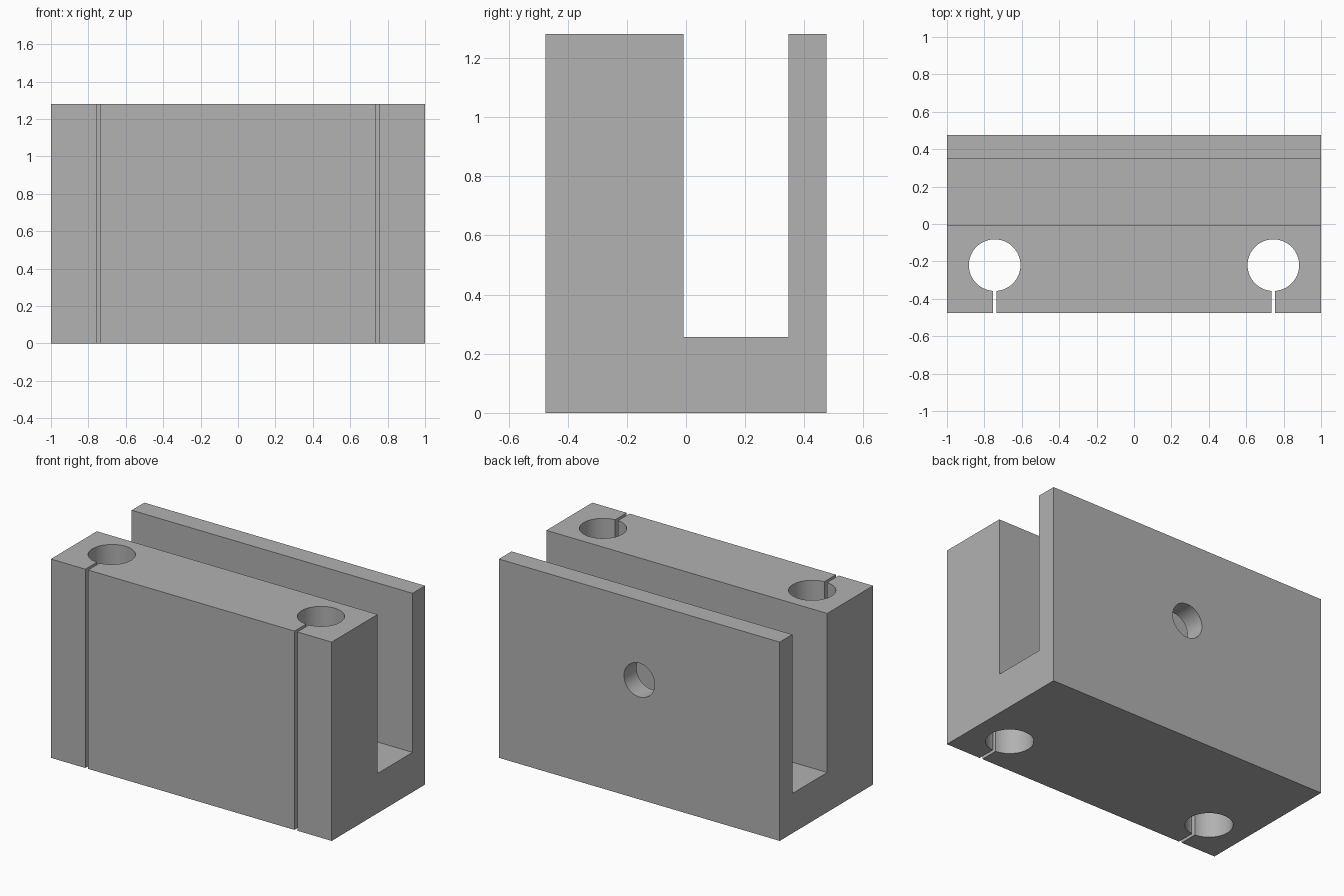
import bpy
import bmesh
import math
from mathutils import Matrix

default = bpy.data.objects.get("Cube")
if default:
    bpy.data.objects.remove(default, do_unlink=True)

LENGTH, DEPTH, HEIGHT = 2.0, 0.95, 1.28
SLOT_FRONT, SLOT_BACK, SLOT_FLOOR = -0.008, 0.347, 0.256
BORE_X, BORE_Y, BORE_R = 0.745, -0.22, 0.138
SLIT_W = 0.02
HOLE_R = 0.109

grey = bpy.data.materials.new("plain grey")
grey.use_nodes = True
colour = (0.445, 0.445, 0.445, 1)
grey.diffuse_color = colour
grey.node_tree.nodes["Principled BSDF"].inputs["Base Color"].default_value = colour


def add_object(name, bm):
    bmesh.ops.recalc_face_normals(bm, faces=bm.faces)
    mesh = bpy.data.meshes.new(name)
    bm.to_mesh(mesh)
    bm.free()
    mesh.materials.append(grey)
    obj = bpy.data.objects.new(name, mesh)
    bpy.context.collection.objects.link(obj)
    return obj


def cylinder(name, radius, length, matrix):
    bm = bmesh.new()
    bmesh.ops.create_cone(bm, cap_ends=True, segments=64, radius1=radius,
                          radius2=radius, depth=length, matrix=matrix)
    return add_object(name, bm)


def box(name, size, centre):
    bm = bmesh.new()
    bmesh.ops.create_cube(bm, size=1, matrix=Matrix.Translation(centre)
                          @ Matrix.Diagonal((*size, 1)))
    return add_object(name, bm)


# U-shaped block: side profile extruded along x
h = DEPTH / 2
profile = [(-h, 0), (h, 0), (h, HEIGHT), (SLOT_BACK, HEIGHT),
           (SLOT_BACK, SLOT_FLOOR), (SLOT_FRONT, SLOT_FLOOR),
           (SLOT_FRONT, HEIGHT), (-h, HEIGHT)]
bm = bmesh.new()
face = bm.faces.new([bm.verts.new((-LENGTH / 2, y, z)) for y, z in profile])
extruded = bmesh.ops.extrude_face_region(bm, geom=[face])["geom"]
bmesh.ops.translate(bm, vec=(LENGTH, 0, 0),
                    verts=[v for v in extruded if isinstance(v, bmesh.types.BMVert)])
block = add_object("clamp_block", bm)

# Vertical bores, each with a clamping slit to the front
cutters = []
slit_front = -h - 0.1
for side, x in (("left", BORE_X), ("right", -BORE_X)):
    cutters.append(cylinder(side + "_bore_cutter", BORE_R, HEIGHT * 2,
                            Matrix.Translation((x, BORE_Y, HEIGHT / 2))))
    cutters.append(box(side + "_slit_cutter",
                       (SLIT_W, BORE_Y - slit_front, HEIGHT * 2),
                       (x, (BORE_Y + slit_front) / 2, HEIGHT / 2)))

# Cross hole through the thin back wall
cutters.append(cylinder("wall_hole_cutter", HOLE_R, 0.4,
                        Matrix.Translation((0, 0.41, (SLOT_FLOOR + HEIGHT) / 2))
                        @ Matrix.Rotation(math.pi / 2, 4, "X")))

bpy.ops.object.select_all(action="DESELECT")
block.select_set(True)
bpy.context.view_layer.objects.active = block
for cutter in cutters:
    mod = block.modifiers.new(cutter.name, "BOOLEAN")
    mod.operation = "DIFFERENCE"
    mod.solver = "EXACT"
    mod.object = cutter
    bpy.ops.object.modifier_apply(modifier=mod.name)
for cutter in cutters:
    bpy.data.objects.remove(cutter, do_unlink=True)

bpy.ops.object.shade_smooth_by_angle(angle=math.radians(30))
